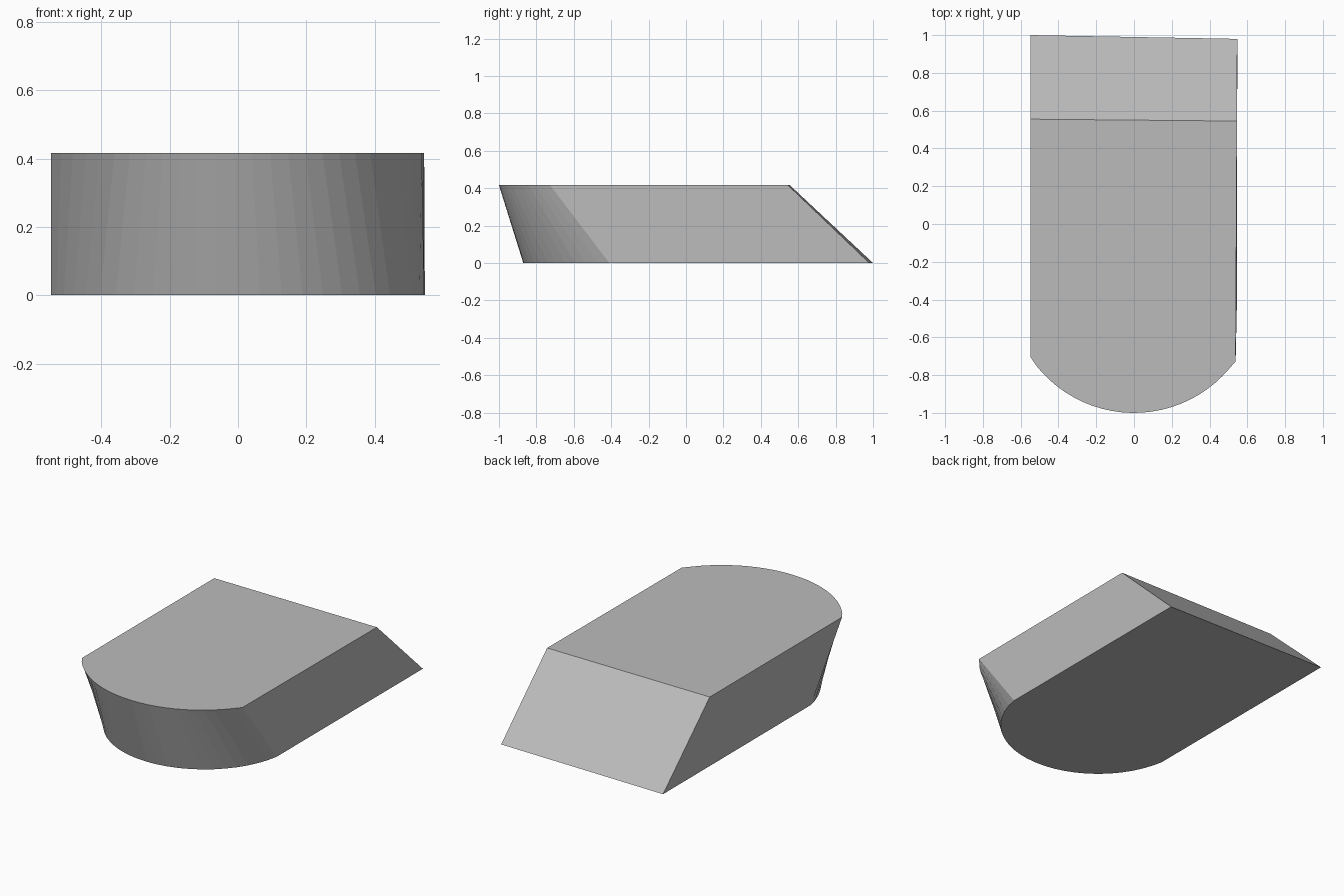
import bpy, bmesh, math

if "Cube" in bpy.data.objects:
    bpy.data.objects.remove(bpy.data.objects["Cube"])

H = 0.416
N = 24  # segments in the rounded front


def outline(bm, z, back_l, back_r, left, right, tip):
    """Ring: straight back edge, straight sides, circular front through the tip."""
    half = (right[0] - left[0]) / 2
    sag = (left[1] + right[1]) / 2 - tip
    r = (half * half + sag * sag) / (2 * sag)
    cy = tip + r
    a0 = math.atan2(left[1] - cy, left[0]) % (2 * math.pi)
    a1 = math.atan2(right[1] - cy, right[0]) % (2 * math.pi)
    if a1 < math.pi:
        a1 += 2 * math.pi
    pts = [back_l, left]
    for i in range(1, N):
        a = a0 + (a1 - a0) * i / N
        pts.append((r * math.cos(a), cy + r * math.sin(a)))
    pts += [right, back_r]
    return [bm.verts.new((x, y, z)) for x, y in pts]


bm = bmesh.new()
# Footprint and top outline, joined by the slanted walls
low = outline(bm, 0, (-0.547, 1.0), (0.547, 0.98), (-0.547, -0.41), (0.545, -0.41), -0.87)
top = outline(bm, H, (-0.547, 0.555), (0.545, 0.545), (-0.547, -0.705), (0.538, -0.727), -1.0)
n = len(low)
bm.faces.new(list(reversed(low)))
bm.faces.new(top)
for i in range(n):
    j = (i + 1) % n
    bm.faces.new((low[i], low[j], top[j], top[i]))
bmesh.ops.recalc_face_normals(bm, faces=bm.faces)

mesh = bpy.data.meshes.new("slanted_block")
bm.to_mesh(mesh)
bm.free()
block = bpy.data.objects.new("slanted_block", mesh)
bpy.context.collection.objects.link(block)

grey = bpy.data.materials.new("light grey")
grey.diffuse_color = (0.5, 0.5, 0.5, 1)
grey.use_nodes = True
grey.node_tree.nodes["Principled BSDF"].inputs["Base Color"].default_value = grey.diffuse_color
mesh.materials.append(grey)
